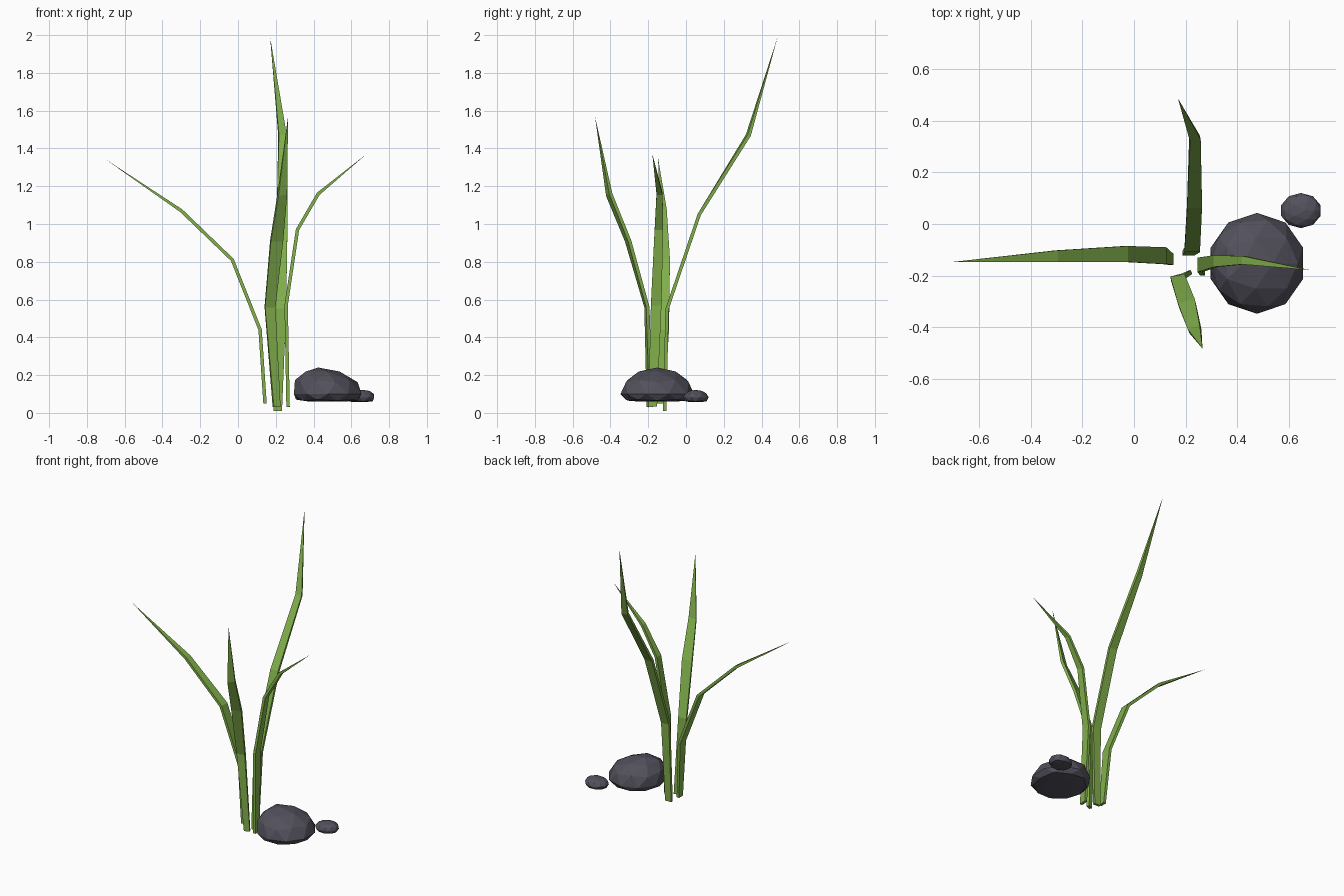
import bpy, bmesh
from mathutils import Vector

if "Cube" in bpy.data.objects:
    bpy.data.objects.remove(bpy.data.objects["Cube"])


def material(name, rgb):
    m = bpy.data.materials.new(name)
    m.diffuse_color = (*rgb, 1)
    m.use_nodes = True
    m.node_tree.nodes["Principled BSDF"].inputs["Base Color"].default_value = m.diffuse_color
    return m


GREEN = material("grass_green", (0.22, 0.43, 0.07))
STONE = material("stone_grey", (0.085, 0.08, 0.105))


def finish(bm, name, mat):
    bmesh.ops.recalc_face_normals(bm, faces=bm.faces)
    me = bpy.data.meshes.new(name)
    bm.to_mesh(me)
    bm.free()
    me.materials.append(mat)
    bpy.context.collection.objects.link(bpy.data.objects.new(name, me))


def blade(name, edges, tip, thick=0.018):
    """edges: pairs of left/right edge points from root upward, ending in a point."""
    pairs = [(Vector(a), Vector(b)) for a, b in edges]
    tip = Vector(tip)
    mids = [(a + b) / 2 for a, b in pairs] + [tip]
    bm = bmesh.new()
    rings = []
    for i, (a, b) in enumerate(pairs):
        along = mids[i + 1] - mids[max(i - 1, 0)]
        n = (b - a).cross(along).normalized() * thick / 2
        rings.append([bm.verts.new(p) for p in (a - n, b - n, b + n, a + n)])
    for r, s in zip(rings, rings[1:]):
        for k in range(4):
            j = (k + 1) % 4
            bm.faces.new((r[k], r[j], s[j], s[k]))
    end = bm.verts.new(tip)
    for k in range(4):
        bm.faces.new((rings[-1][k], rings[-1][(k + 1) % 4], end))
    bm.faces.new(rings[0])
    finish(bm, name, GREEN)


def rock(name, center, radius, up, down, lean):
    """Low-poly boulder: domed top with an off-centre peak and a flat underside."""
    bm = bmesh.new()
    bmesh.ops.create_icosphere(bm, subdivisions=2, radius=1)
    for v in bm.verts:
        x, y, z = v.co
        shift = lean * z * z if z > 0 else 0
        h = up * z if z > 0 else down * max(z / 0.6, -1)
        v.co = Vector(center) + Vector((radius[0] * x + shift, radius[1] * y, h))
    finish(bm, name, STONE)


# Four bent grass blades
blade("back_blade", [
    ((0.187, -0.113, 0.01), (0.233, -0.113, 0.01)),
    ((0.195, -0.10, 0.55), (0.255, -0.10, 0.55)),
    ((0.205, 0.07, 1.05), (0.263, 0.07, 1.05)),
    ((0.215, 0.325, 1.47), (0.256, 0.335, 1.47))], (0.17, 0.485, 1.99))
blade("front_blade", [
    ((0.187, -0.20, 0.03), (0.222, -0.185, 0.03)),
    ((0.142, -0.212, 0.56), (0.197, -0.202, 0.56)),
    ((0.172, -0.315, 0.91), (0.237, -0.298, 0.91)),
    ((0.211, -0.415, 1.15), (0.257, -0.398, 1.16))], (0.265, -0.482, 1.57))
blade("left_blade", [
    ((0.143, -0.158, 0.05), (0.143, -0.115, 0.05)),
    ((0.117, -0.155, 0.44), (0.117, -0.09, 0.44)),
    ((-0.03, -0.147, 0.81), (-0.03, -0.085, 0.81)),
    ((-0.30, -0.146, 1.07), (-0.30, -0.102, 1.07))], (-0.705, -0.147, 1.345))
blade("right_blade", [
    ((0.265, -0.20, 0.03), (0.265, -0.153, 0.035)),
    ((0.255, -0.186, 0.57), (0.255, -0.13, 0.57)),
    ((0.315, -0.166, 0.97), (0.315, -0.121, 0.97)),
    ((0.425, -0.156, 1.16), (0.425, -0.124, 1.16))], (0.68, -0.178, 1.37))

# Two stones beside the roots
rock("large_rock", (0.475, -0.152, 0.10), (0.188, 0.195), 0.14, 0.04, -0.05)
rock("small_rock", (0.645, 0.052, 0.082), (0.08, 0.068), 0.04, 0.024, 0.015)
